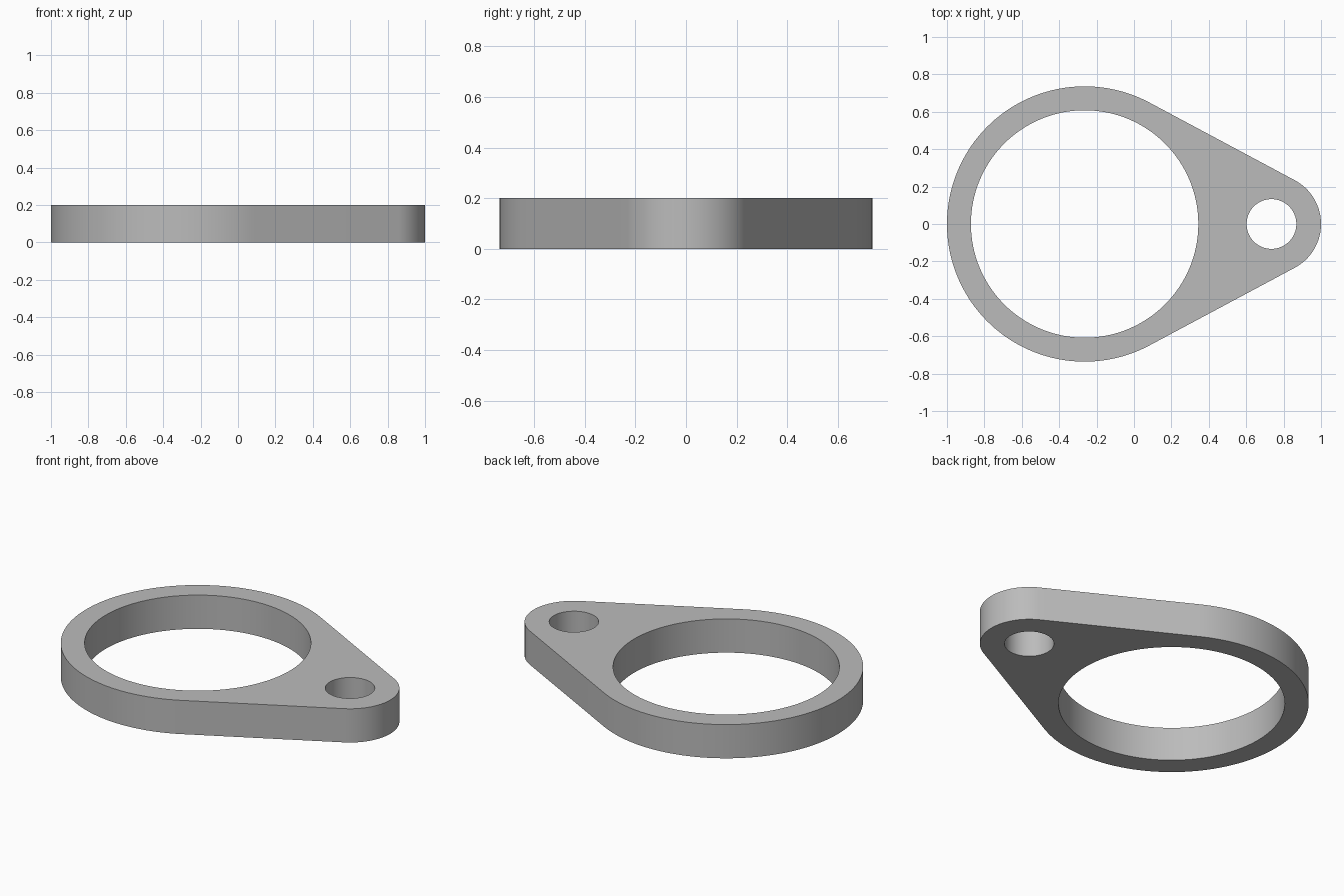
import bpy, bmesh
from math import acos, cos, sin, pi, radians

cube = bpy.data.objects.get("Cube")
if cube:
    bpy.data.objects.remove(cube, do_unlink=True)

THICKNESS = 0.2
RING_X, RING_R, BORE_R = -0.264, 0.736, 0.608
LUG_X, LUG_R, BOLT_R = 0.735, 0.265, 0.133


def arc(cx, radius, start, end, steps):
    """Points along an arc, both ends included."""
    angles = [start + (end - start) * i / steps for i in range(steps + 1)]
    return [(cx + radius * cos(a), radius * sin(a), 0) for a in angles]


def circle(cx, radius, steps):
    return arc(cx, radius, 0, 2 * pi, steps)[:-1]


# Outline: two arcs joined by their common tangents
tangent = acos((RING_R - LUG_R) / (LUG_X - RING_X))
outline = (arc(RING_X, RING_R, tangent, 2 * pi - tangent, 96)
           + arc(LUG_X, LUG_R, -tangent, tangent, 48))
loops = [outline, circle(RING_X, BORE_R, 128), circle(LUG_X, BOLT_R, 64)]

# Flat profile with the bore and bolt hole left open
bm = bmesh.new()
edges = []
for points in loops:
    verts = [bm.verts.new(p) for p in points]
    edges += [bm.edges.new((v, verts[i - 1])) for i, v in enumerate(verts)]
bmesh.ops.triangle_fill(bm, edges=edges, use_beauty=True, normal=(0, 0, 1))

# Thicken upward into a closed plate
result = bmesh.ops.extrude_face_region(bm, geom=bm.faces[:], use_keep_orig=True)
top = [g for g in result["geom"] if isinstance(g, bmesh.types.BMVert)]
bmesh.ops.translate(bm, verts=top, vec=(0, 0, THICKNESS))
bmesh.ops.recalc_face_normals(bm, faces=bm.faces[:])

mesh = bpy.data.meshes.new("flange_plate")
bm.to_mesh(mesh)
bm.free()
plate = bpy.data.objects.new("flange_plate", mesh)
bpy.context.collection.objects.link(plate)

# Plain grey finish
grey = bpy.data.materials.new("plain_grey")
grey.use_nodes = True
colour = (0.5, 0.5, 0.5, 1)
grey.diffuse_color = colour
grey.node_tree.nodes["Principled BSDF"].inputs["Base Color"].default_value = colour
mesh.materials.append(grey)

# Smooth curved walls, sharp rims
bpy.ops.object.select_all(action="DESELECT")
plate.select_set(True)
bpy.context.view_layer.objects.active = plate
bpy.ops.object.shade_smooth_by_angle(angle=radians(30))
